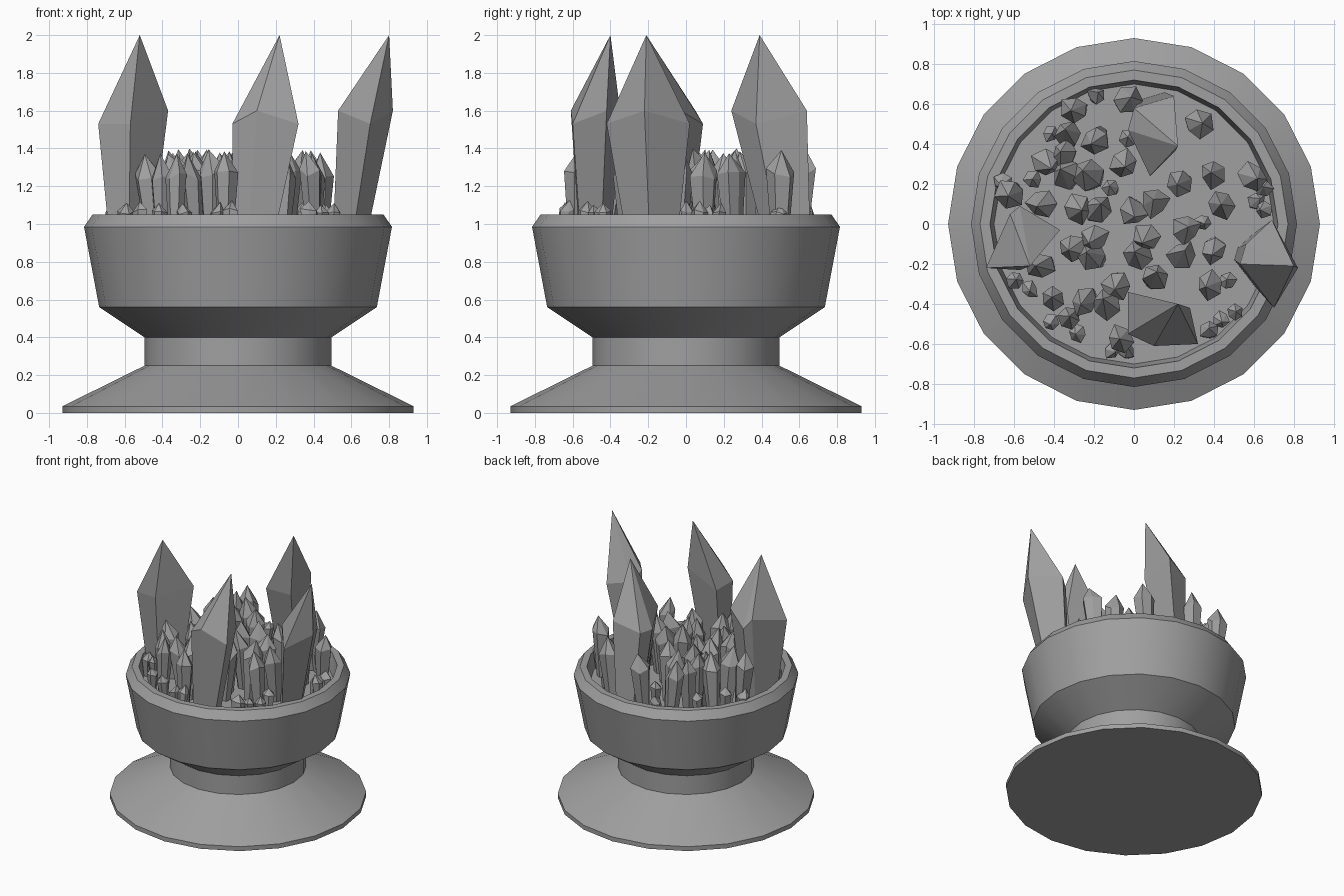
import bpy, bmesh, math, random
from mathutils import Vector

random.seed(4)
cube = bpy.data.objects.get("Cube")
if cube:
    bpy.data.objects.remove(cube)

stone = bpy.data.materials.new("grey_stone")
stone.use_nodes = True
grey = (0.35, 0.35, 0.35, 1)
stone.diffuse_color = grey
stone.node_tree.nodes["Principled BSDF"].inputs["Base Color"].default_value = grey

FLOOR = 0.92


def finish(name, bm):
    bmesh.ops.recalc_face_normals(bm, faces=bm.faces)
    mesh = bpy.data.meshes.new(name)
    bm.to_mesh(mesh)
    bm.free()
    mesh.materials.append(stone)
    obj = bpy.data.objects.new(name, mesh)
    bpy.context.collection.objects.link(obj)
    return obj


def bridge(bm, low, high):
    n = len(low)
    for i in range(n):
        j = (i + 1) % n
        bm.faces.new((low[i], low[j], high[j], high[i]))


def lathe(name, profile, sides=20):
    bm = bmesh.new()
    rings = []
    for r, z in profile:
        angles = [math.tau * i / sides for i in range(sides)]
        rings.append([bm.verts.new((r * math.cos(a), r * math.sin(a), z)) for a in angles])
    for low, high in zip(rings, rings[1:]):
        bridge(bm, low, high)
    bm.faces.new(rings[0])
    bm.faces.new(rings[-1])
    return finish(name, bm)


def crystal(bm, belt, foot, tip, taper):
    """Shard with a narrow foot, a wide belt and a pointed tip."""
    centre = sum(belt, Vector()) / len(belt)
    low = []
    for p in belt:
        q = foot + (p - centre) * taper
        low.append(bm.verts.new((q.x, q.y, FLOOR - 0.01)))
    high = [bm.verts.new(p) for p in belt]
    bridge(bm, low, high)
    apex = bm.verts.new(tip)
    for i in range(len(high)):
        bm.faces.new((high[i], high[(i + 1) % len(high)], apex))
    bm.faces.new(low)


# Pedestal bowl with a shallow recess
bowl = lathe("pedestal_bowl", [
    (0.93, 0), (0.93, 0.035), (0.495, 0.25), (0.495, 0.4), (0.735, 0.56),
    (0.815, 0.985), (0.77, 1.05), (0.72, 1.05), (0.7, FLOOR)])
bpy.context.view_layer.objects.active = bowl
bowl.select_set(True)
bpy.ops.object.shade_smooth_by_angle(angle=math.radians(30))
bowl.select_set(False)

# Four tall shards: belt outline, foot and tip, in hundredths
tall = {
    "back": ([(0, 58), (20, 64), (21, 37), (8, 24), (-3, 47)], (9, 55), (22, 39)),
    "front": ([(-3, -34), (28, -42), (32, -60), (10, -61), (-3, -55)], (7, -50), (22, -40)),
    "right": ([(69, 2), (82, -22), (70, -42), (53, -20), (56, -10)], (58, -17), (80, -21)),
    "left": ([(-74, -22), (-62, 5), (-57, 9), (-37, -3), (-57, -23)], (-58, -8), (-52, -21)),
}
for side, (outline, foot, tip) in tall.items():
    bm = bmesh.new()
    belt = [Vector((x / 100, y / 100, 1.53 + 0.07 * (i % 2))) for i, (x, y) in enumerate(outline)]
    crystal(bm, belt, Vector((*foot, 0)) / 100, Vector((*tip, 200)) / 100, 0.6)
    finish("tall_crystal_" + side, bm)


def cluster(name, spots, height, radius):
    bm = bmesh.new()
    for x, y in spots:
        foot = Vector((x, y, 0)) / 100
        turn = random.uniform(0, math.tau)
        lean = Vector((random.uniform(-1, 1), random.uniform(-1, 1), 0)) * radius * 0.4
        top = height - random.uniform(0, 0.03)
        belt = []
        for i in range(6):
            a = turn + math.tau * i / 6
            r = radius * random.uniform(0.75, 1.2)
            z = top - (top - FLOOR) * random.uniform(0.2, 0.32)
            belt.append(foot + lean + Vector((r * math.cos(a), r * math.sin(a), z)))
        crystal(bm, belt, foot, foot + lean * 2 + Vector((0, 0, top)), 0.6)
    finish(name, bm)


# Middle-height shards filling the bowl
cluster("medium_crystals", [
    (-27, 58), (-5, 60), (30, 50), (-6, 31), (-17, 45), (-32, 42), (-33, 33),
    (-47, 32), (-60, 17), (-44, 12), (-32, 22), (-20, 22), (0, 9), (11, 9),
    (25, 22), (43, 10), (57, 25), (40, 25), (-20, 5), (-31, 8), (-17, -6),
    (-30, -10), (8, -5), (25, -4), (40, -10), (23, -18), (3, -18), (-8, -28),
    (-18, -18), (-44, -20), (-40, -38), (-22, -37), (-33, -48), (-14, -43),
    (-7, -58), (9, -29), (40, -30)], 1.4, 0.072)

# Short shards around the edge and in the gaps
cluster("small_crystals", [
    (-42, -48), (-27, -54), (-4, -65), (-12, -62), (38, -55), (50, -45), (43, -46),
    (-60, -28), (-52, -32), (-42, 45), (65, 17), (66, 8), (60, 10), (34, 2), (-65, 22),
    (-20, 63), (37, 48), (-10, 17), (-2, 42), (47, -30), (-50, 22)], 1.13, 0.045)
